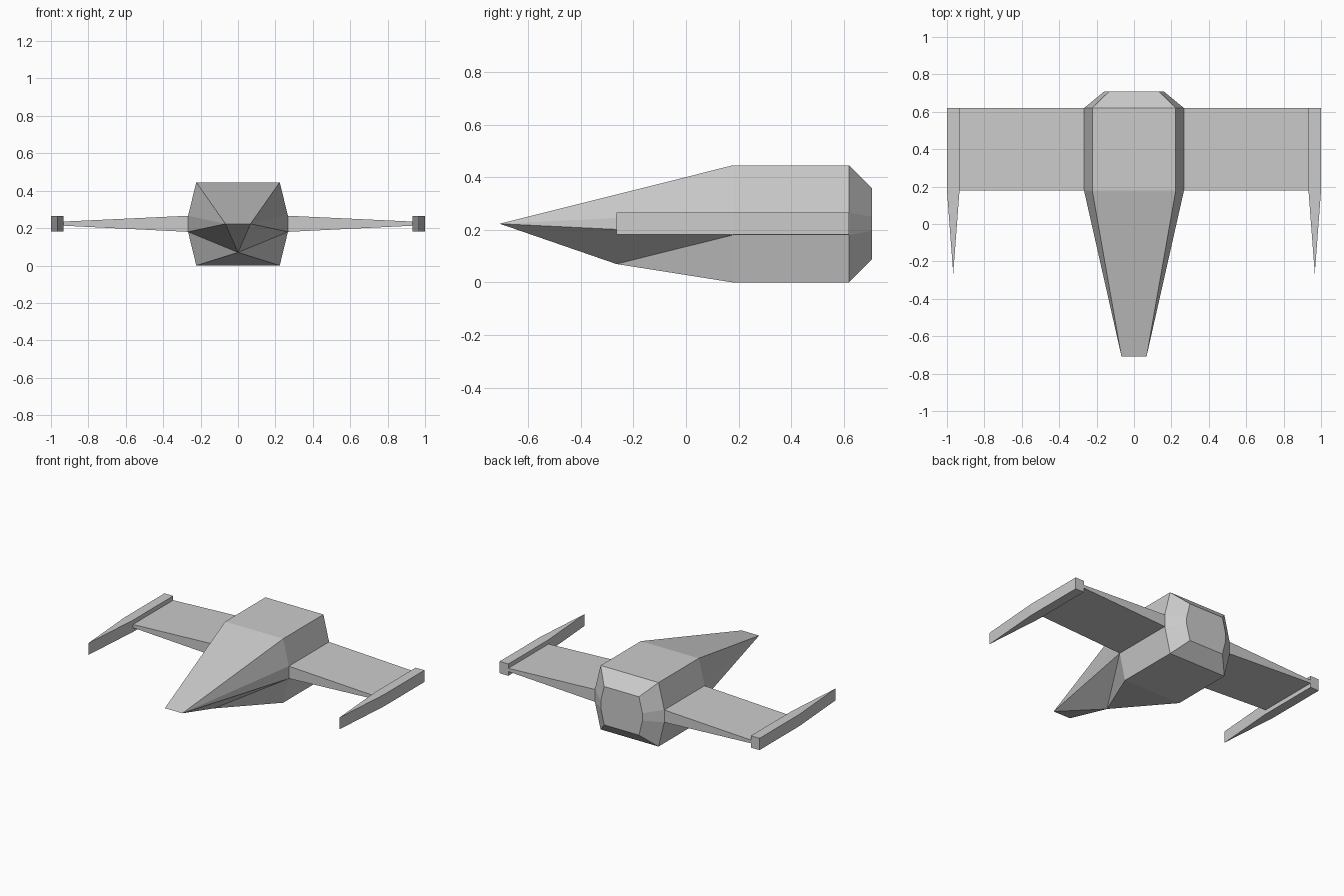
import bpy, bmesh

if "Cube" in bpy.data.objects:
    bpy.data.objects.remove(bpy.data.objects["Cube"])

Y_MID, Y_REAR, Y_BACK = 0.178, 0.62, 0.708
Z_C = 0.2225


def build(name, verts, faces):
    mesh = bpy.data.meshes.new(name)
    mesh.from_pydata(verts, [], faces)
    bm = bmesh.new()
    bm.from_mesh(mesh)
    bmesh.ops.recalc_face_normals(bm, faces=bm.faces)
    bm.to_mesh(mesh)
    bm.free()
    obj = bpy.data.objects.new(name, mesh)
    bpy.context.collection.objects.link(obj)
    return obj


def bridge(a, b, n):
    return [(a + i, a + (i + 1) % n, b + (i + 1) % n, b + i) for i in range(n)]


# Hull: eight-sided section, tapered tail and faceted nose
right = [(0.223, 0.445), (0.267, 0.266), (0.267, 0.18), (0.223, 0.0)]
section = right + [(-x, z) for x, z in reversed(right)]


def ring(y, s=1):
    return [(x * s, y, Z_C + (z - Z_C) * s) for x, z in section]


verts = ring(Y_MID) + ring(Y_REAR) + ring(Y_BACK, 0.6)
verts += [(0.067, -0.708, 0.223), (-0.067, -0.708, 0.223), (0, -0.265, 0.07)]
NR, NL, CHIN = 24, 25, 26
faces = bridge(0, 8, 8) + bridge(8, 16, 8) + [tuple(range(16, 24))]
faces += [(7, 0, NR, NL), (NR, NL, CHIN), (3, 4, CHIN)]
for nose, a, b, c, d in ((NR, 0, 1, 2, 3), (NL, 7, 6, 5, 4)):
    faces += [(nose, a, b), (nose, b, c), (nose, c, CHIN), (CHIN, c, d)]
build("hull", verts, faces)

for side, s in (("right", 1), ("left", -1)):
    # Wing: thick at the root, thin at the tip
    verts = [(s * x, y, z) for x, lo, hi in ((0.267, 0.18, 0.266), (0.935, 0.213, 0.235))
             for y, z in ((Y_MID, lo), (Y_REAR, lo), (Y_REAR, hi), (Y_MID, hi))]
    build(side + "_wing", verts, bridge(0, 4, 4) + [(0, 1, 2, 3), (4, 5, 6, 7)])

    # Wingtip blade: straight block tapering to a vertical front edge
    outline = [(0.933, Y_REAR), (1.0, Y_REAR), (1.0, Y_MID), (0.9665, -0.265), (0.933, Y_MID)]
    verts = [(s * x, y, z) for z in (0.183, 0.265) for x, y in outline]
    build(side + "_wingtip_blade", verts,
          bridge(0, 5, 5) + [tuple(range(5)), tuple(range(5, 10))])
